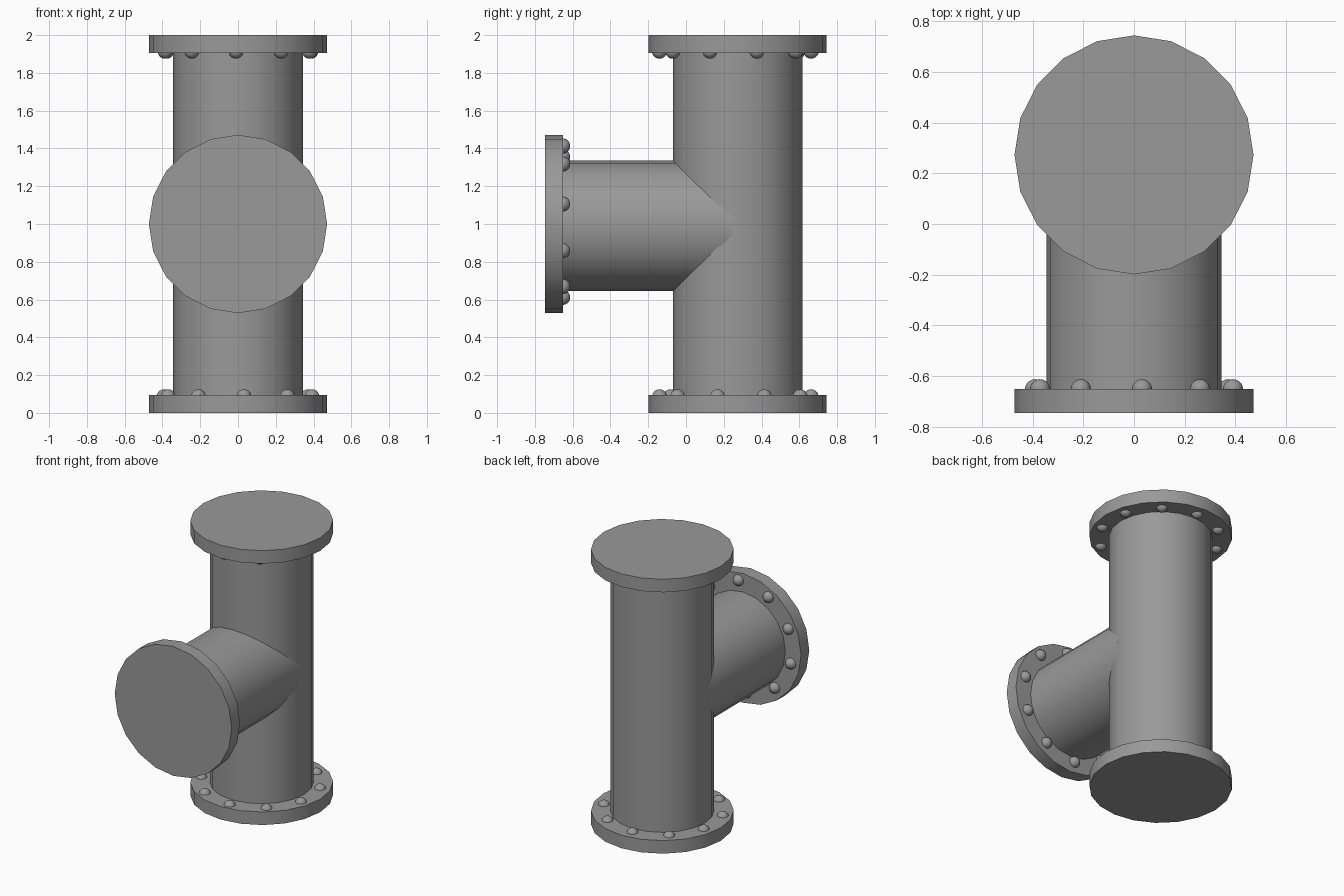
import bpy
from math import radians, sin, cos, pi
from mathutils import Matrix

if "Cube" in bpy.data.objects:
    bpy.data.objects.remove(bpy.data.objects["Cube"])

FLANGE_R, FLANGE_T = 0.472, 0.095
BOLT_R, BOLT_RING, BOLT_COUNT = 0.04, 0.402, 10
MAIN_Y = 0.273

# Dark grey metal
metal = bpy.data.materials.new("dark_grey_metal")
metal.diffuse_color = (0.32, 0.32, 0.32, 1)
metal.use_nodes = True
metal.node_tree.nodes["Principled BSDF"].inputs["Base Color"].default_value = metal.diffuse_color


def finish(name, matrix):
    bpy.context.view_layer.update()
    ob = bpy.context.object
    ob.name = name
    ob.data.transform(matrix @ ob.matrix_world)
    ob.matrix_world = Matrix.Identity(4)
    ob.data.materials.append(metal)
    bpy.ops.object.shade_smooth_by_angle(angle=radians(40))


def cylinder(name, radius, z0, z1, matrix, fill='NGON'):
    bpy.ops.mesh.primitive_cylinder_add(vertices=20, radius=radius, depth=z1 - z0,
                                        end_fill_type=fill, location=(0, 0, (z0 + z1) / 2))
    finish(name, matrix)


def flange(name, matrix, bolt_z, phase):
    # Blind plate with a ring of bolt heads on its inner face
    cylinder(name + "_flange", FLANGE_R, 0, FLANGE_T, matrix)
    for i in range(BOLT_COUNT):
        a = radians(phase) + i * 2 * pi / BOLT_COUNT
        loc = (BOLT_RING * sin(a), -0.012 - BOLT_RING * cos(a), bolt_z)
        bpy.ops.mesh.primitive_uv_sphere_add(segments=16, ring_count=10,
                                             radius=BOLT_R, location=loc)
        finish(f"{name}_bolt_{i + 1}", matrix)


# Frames for the three pipe ends (local +z points into the fitting)
bottom = Matrix.Translation((0, MAIN_Y, 0))
top = Matrix.Translation((0, MAIN_Y, 2)) @ Matrix.Rotation(pi, 4, 'Y')
branch = Matrix.Translation((0, -0.746, 1)) @ Matrix.Rotation(-pi / 2, 4, 'X')

# Pipes
cylinder("main_pipe", 0.343, 0.05, 1.95, bottom, 'NOTHING')
cylinder("branch_pipe", 0.346, 0.05, 0.991,
         Matrix.Translation((0, 0, -0.01)) @ branch, 'NOTHING')

# Flanges with bolts
flange("bottom", bottom, 0.085, 4.5)
flange("top", top, 0.085, 1.5)
flange("branch", branch, 0.093, 4.5)
